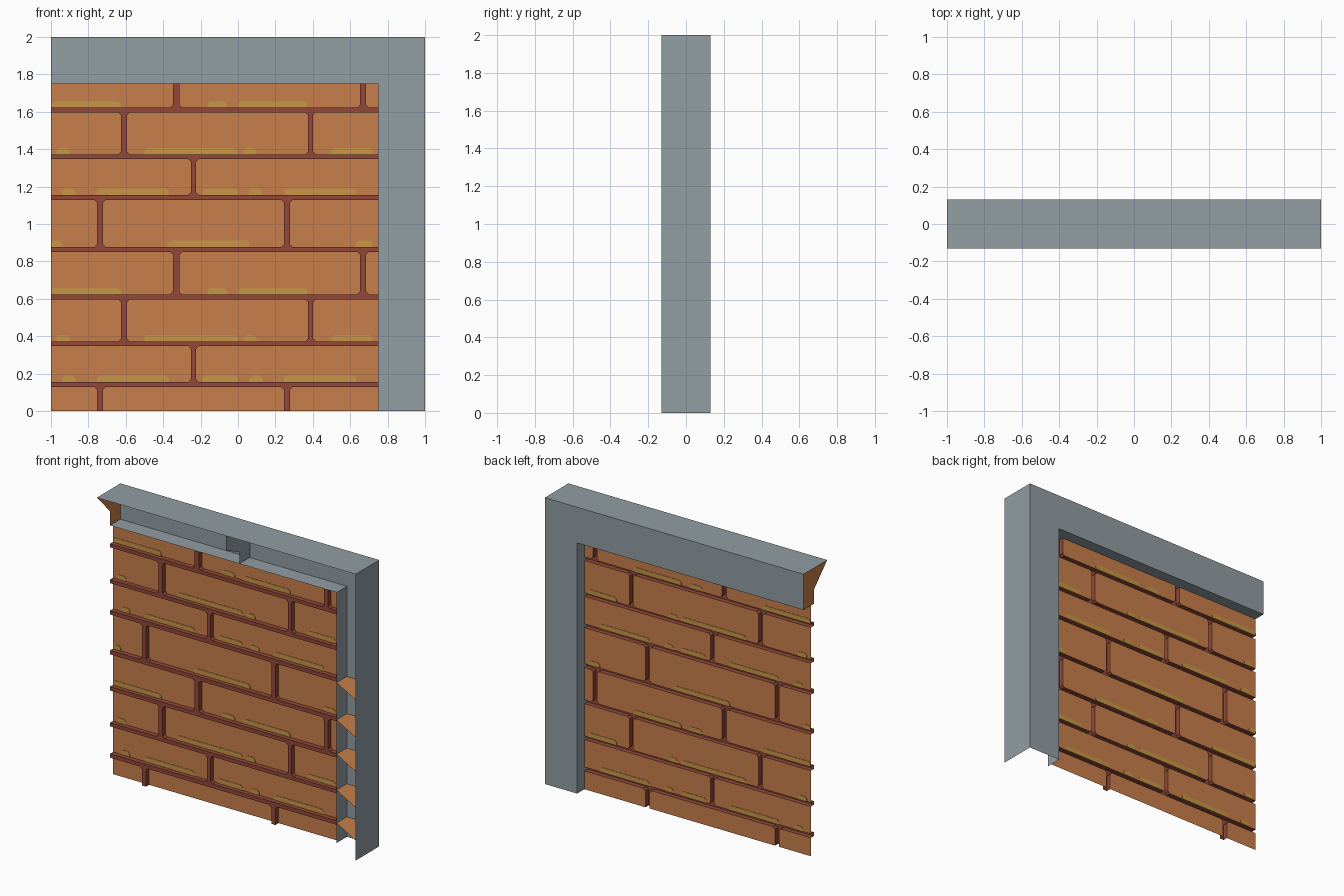
import bpy, bmesh

if "Cube" in bpy.data.objects:
    bpy.data.objects.remove(bpy.data.objects["Cube"])

def material(name, rgb):
    m = bpy.data.materials.new(name)
    m.diffuse_color = (*rgb, 1)
    m.use_nodes = True
    m.node_tree.nodes["Principled BSDF"].inputs["Base Color"].default_value = m.diffuse_color
    return m

STONE = material("grey stone", (0.283, 0.337, 0.366))
BRICK = material("orange brick", (0.578, 0.212, 0.070))
MORTAR = material("dark red mortar", (0.283, 0.065, 0.040))
PATCH = material("yellow patch", (0.578, 0.305, 0.061))

def make(name, polys, mat):
    """One object from a list of polygons."""
    bm = bmesh.new()
    for p in polys:
        bm.faces.new([bm.verts.new(v) for v in p])
    bmesh.ops.remove_doubles(bm, verts=bm.verts, dist=0.0005)
    me = bpy.data.meshes.new(name)
    bm.to_mesh(me)
    bm.free()
    me.materials.append(mat)
    ob = bpy.data.objects.new(name, me)
    bpy.context.collection.objects.link(ob)

def sheet(pts, y):
    """x,z outline (counter-clockwise from the front) as a sheet facing +y."""
    return [(x, y, z) for x, z in reversed(pts)]

def rect(x0, x1, z0, z1):
    return [(x0, z0), (x1, z0), (x1, z1), (x0, z1)]

L, R, TOP = -1.0, 0.75, 1.75     # brick area
D = 0.13                         # half depth of the frame
FACE, DEEP = 0.05, 0.016         # brick face and bottom of the joints
CUT = 0.015                      # brick corner cut

# Stone frame: L-shaped shell, open towards the front
make("stone_frame", [
    sheet([(R, 0), (1, 0), (1, 2), (L, 2), (L, TOP), (R, TOP)], D),
    [(L, -D, 2), (1, -D, 2), (1, D, 2), (L, D, 2)],
    [(1, -D, 0), (1, D, 0), (1, D, 2), (1, -D, 2)],
    [(L, DEEP, TOP), (L, D, TOP), (R, D, TOP), (R, DEEP, TOP)],
    [(R, DEEP, 0), (R, DEEP, TOP), (R, D, TOP), (R, D, 0)],
], STONE)

# Partition inside the lintel and the brick end cap
make("lintel_partition", [[(0, y, z) for y, z in
     [(D, 2), (-D, 2), (-D, 1.9), (DEEP, 1.83), (DEEP, TOP), (D, TOP)]]], STONE)
make("lintel_end_cap", [[(L, y, z) for y, z in
     [(D, 2), (-D, 2), (DEEP, 1.85), (DEEP, TOP), (D, TOP)]]], BRICK)

# Fins inside the post
make("post_fins", [[(R, DEEP, z), (1, -D, z), (1, D, z), (R, D, z)]
                   for z in (0.14, 0.37, 0.62, 0.86, 1.12)], BRICK)

# Courses repeat every unit: bottom, top, vertical joints, patches
A = [(-0.348, -0.313), (0.652, 0.685)]
B = [(-0.626, -0.594), (0.374, 0.402)]
C = [(-0.251, -0.224)]
E = [(-0.754, -0.722), (0.246, 0.278)]
PA = [(-1, -0.626), (-0.16, -0.06), (0, 0.37)]
PB = [(-0.97, -0.90), (-0.50, 0), (0.03, 0.10), (0.50, 0.72)]
PC = [(-0.94, -0.87), (-0.754, -0.37), (-0.19, 0), (0.06, 0.13), (0.246, 0.63)]
PE = [(-1, -0.94), (-0.374, 0.06), (0.63, 0.72)]
courses = [(0, 0.128, E, []), (0.155, 0.347, C, PC), (0.372, 0.597, B, PB),
           (0.624, 0.85, A, PA), (0.877, 1.128, E, PE), (1.155, 1.347, C, PC),
           (1.372, 1.597, B, PB), (1.622, TOP, A, PA)]

bricks, mortar, patches = [], [], []
for i, (z0, z1, joints, spots) in enumerate(courses):
    # Bed joint above this course
    if i + 1 < len(courses):
        mortar.append(sheet(rect(L, R, z1, courses[i + 1][0]), DEEP))
    for a, b in joints:
        mortar.append(sheet(rect(a, b, z0, z1), DEEP))
    # Bricks between the vertical joints
    starts = [L] + [b for a, b in joints]
    ends = [a for a, b in joints] + [R]
    for x0, x1 in zip(starts, ends):
        outline = []
        for x, z, first_along_x in ((x0, z0, False), (x1, z0, True),
                                    (x1, z1, False), (x0, z1, True)):
            if x in (L, R) or z in (0, TOP):
                outline.append((x, z))
                continue
            sx = CUT if x == x0 else -CUT
            sz = CUT if z == z0 else -CUT
            p, q = (x + sx, z), (x, z + sz)
            outline += [p, q] if first_along_x else [q, p]
            tri = [(x, z), p, q] if sx * sz > 0 else [(x, z), q, p]
            mortar.append(sheet(tri, DEEP))
        bricks.append(sheet(outline, FACE))
        # Sides of the joints
        for (ax, az), (bx, bz) in zip(outline, outline[1:] + outline[:1]):
            if (ax == bx and ax in (L, R)) or (az == bz and az in (0, TOP)):
                continue
            mortar.append([(ax, DEEP, az), (bx, DEEP, bz),
                           (bx, FACE, bz), (ax, FACE, az)])
    # Worn yellow patches along the bottom of the bricks, seen on both sides
    for a, b in spots:
        h, c = z0 + 0.034, 0.014
        pts = [(a, z0), (b, z0), (b, h - c), (b - c, h), (a + c, h), (a, h - c)]
        y0, y1 = FACE - 0.003, FACE + 0.003
        patches.append(sheet(pts, y1))
        patches.append([(x, y0, z) for x, z in pts])
        for (ax, az), (bx, bz) in zip(pts, pts[1:] + pts[:1]):
            patches.append([(ax, y1, az), (bx, y1, bz), (bx, y0, bz), (ax, y0, az)][::-1])

make("bricks", bricks, BRICK)
make("mortar_joints", mortar, MORTAR)
make("brick_patches", patches, PATCH)
